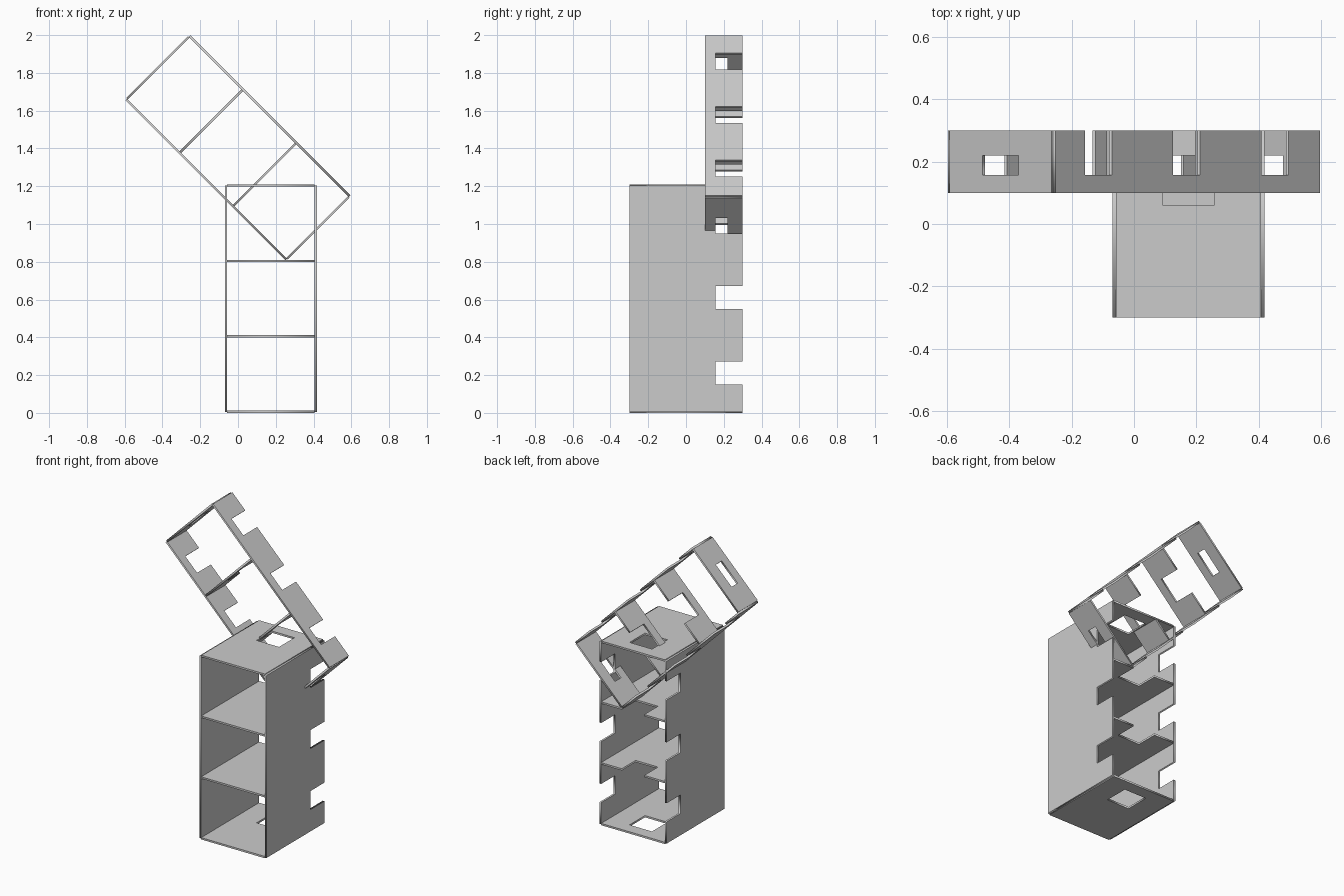
import bpy
from math import radians
from mathutils import Matrix, Vector

if "Cube" in bpy.data.objects:
    bpy.data.objects.remove(bpy.data.objects["Cube"])

W, L, T = 0.487, 1.21, 0.012      # shelf width, height, board thickness
BACK, SLOT = 0.30, 0.157          # rear edge and start of the rear notches
HOLE_W = 0.163
PITCH = (L - T) / 3

# Flat directions: upright boards map profile (y, z), level boards map (x, y)
UPRIGHT = Matrix(((0, 0, 1, 0), (1, 0, 0, 0), (0, 1, 0, 0), (0, 0, 0, 1)))


def board(name, loops, matrix):
    """Cut a flat board from an outline and optional hole outlines."""
    cu = bpy.data.curves.new(name, 'CURVE')
    cu.dimensions, cu.fill_mode, cu.extrude = '2D', 'BOTH', T / 2
    for loop in loops:
        sp = cu.splines.new('POLY')
        sp.points.add(len(loop) - 1)
        for p, (u, v) in zip(sp.points, loop):
            p.co = (u, v, 0, 1)
        sp.use_cyclic_u = True
    ob = bpy.data.objects.new(name, cu)
    bpy.context.collection.objects.link(ob)
    bpy.ops.object.select_all(action='DESELECT')
    ob.select_set(True)
    bpy.context.view_layer.objects.active = ob
    bpy.ops.object.convert(target='MESH')
    ob = bpy.context.view_layer.objects.active
    ob.matrix_world = matrix


def rect(u0, u1, v0, v1):
    return [(u0, v0), (u1, v0), (u1, v1), (u0, v1)]


def shelf_unit(prefix, frame, front, hole_front):
    # Side walls with three notches along the rear edge
    side = [(front, T / 2), (BACK, T / 2)]
    for i in range(3):
        mid = 0.21 + i * 0.4
        a, b = mid - 0.061, mid + 0.061
        side += [(BACK, a), (SLOT, a), (SLOT, b), (BACK, b)]
    side += [(BACK, L - T / 2), (front, L - T / 2)]
    for label, s in (("left", -1), ("right", 1)):
        x = s * (W - T) / 2
        board(f"{prefix}_{label}_side", [side],
              frame @ Matrix.Translation((x, 0, 0)) @ UPRIGHT)

    # Level boards: closed window in the ends, open rear notch in the dividers
    w, h = W / 2 - T, HOLE_W / 2
    end = [rect(-w, w, front, BACK), rect(-h, h, hole_front, 0.22)]
    divider = [[(-w, front), (w, front), (w, BACK), (h, BACK), (h, SLOT),
                (-h, SLOT), (-h, BACK), (-w, BACK)]]
    names = ("bottom", "lower_divider", "upper_divider", "top")
    for i, label in enumerate(names):
        board(f"{prefix}_{label}", end if i in (0, 3) else divider,
              frame @ Matrix.Translation((0, 0, T / 2 + i * PITCH)))


# Deep standing shelf
shelf_unit("standing_shelf", Matrix.Translation((0.1745, 0, 0)), -0.30, 0.06)

# Shallow shelf tilted 45 degrees at the back
tilt = (Matrix.Translation((0, 0, 1.403)) @ Matrix.Rotation(radians(-45), 4, 'Y')
        @ Matrix.Translation((0, 0, -L / 2)))
shelf_unit("tilted_shelf", tilt, 0.10, SLOT)
